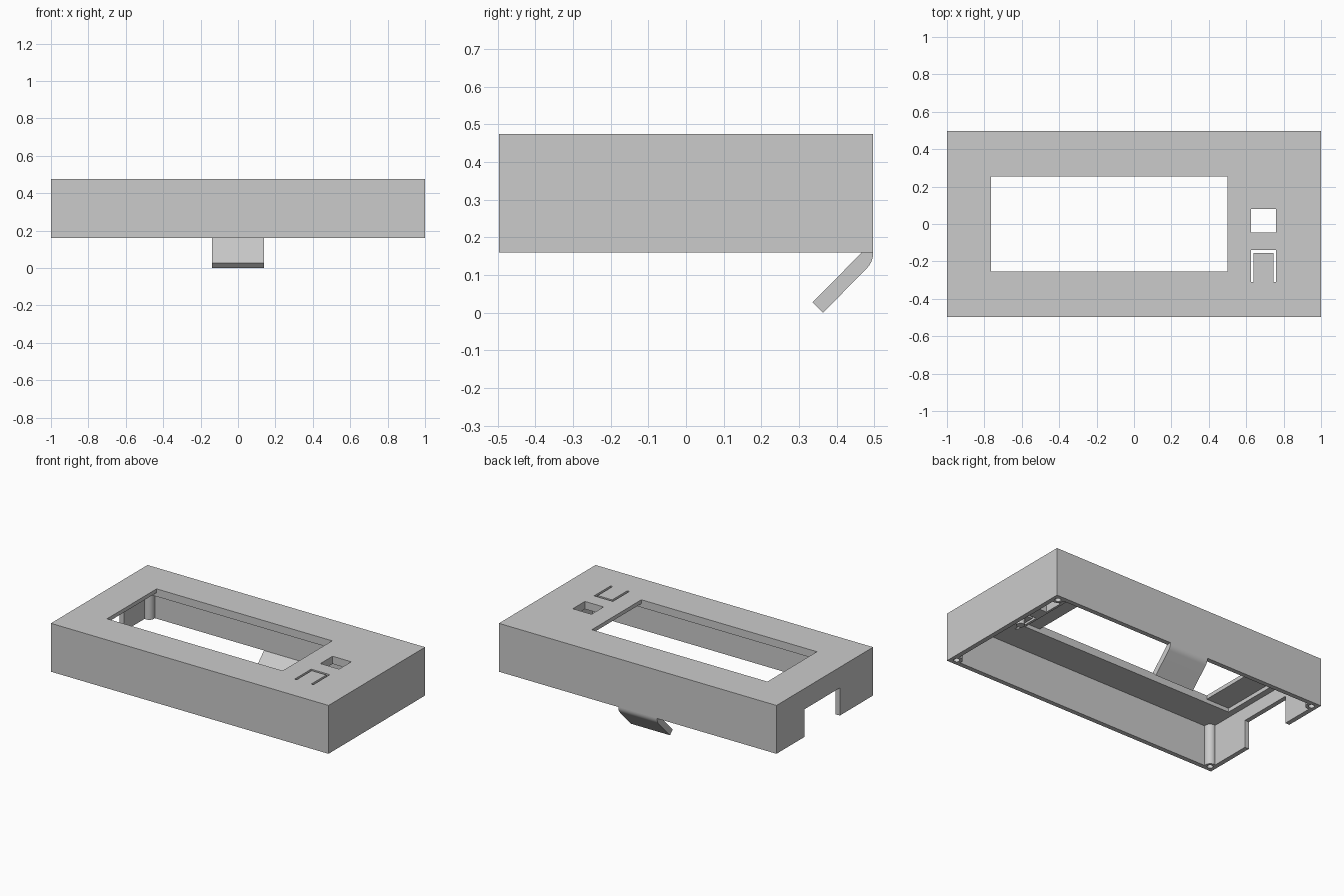
import bpy, bmesh
from mathutils import Vector

if "Cube" in bpy.data.objects:
    bpy.data.objects.remove(bpy.data.objects["Cube"], do_unlink=True)

grey = bpy.data.materials.new("plain grey plastic")
grey.use_nodes = True
grey.diffuse_color = (0.6, 0.6, 0.6, 1)
grey.node_tree.nodes["Principled BSDF"].inputs["Base Color"].default_value = (0.6, 0.6, 0.6, 1)

HALF_X, HALF_Y = 1.0, 0.497      # outer half sizes
BASE, TOP = 0.16, 0.475          # bottom rim and top face
WALL, CEILING = 0.03, 0.425      # wall thickness, underside of the lid


def finish(bm, name):
    bmesh.ops.recalc_face_normals(bm, faces=bm.faces)
    mesh = bpy.data.meshes.new(name)
    bm.to_mesh(mesh)
    bm.free()
    mesh.materials.append(grey)
    obj = bpy.data.objects.new(name, mesh)
    bpy.context.collection.objects.link(obj)
    return obj


def box(name, x, y, z):
    """Box from (low, high) ranges."""
    bm = bmesh.new()
    bmesh.ops.create_cube(bm, size=1)
    for v in bm.verts:
        v.co = Vector([(r[0] + r[1]) / 2 + c * (r[1] - r[0]) for r, c in zip((x, y, z), v.co)])
    return finish(bm, name)


def cylinder(name, x, y, z, radius):
    bm = bmesh.new()
    bmesh.ops.create_cone(bm, cap_ends=True, segments=32, radius1=radius,
                          radius2=radius, depth=z[1] - z[0])
    bmesh.ops.translate(bm, verts=bm.verts, vec=(x, y, (z[0] + z[1]) / 2))
    return finish(bm, name)


def combine(target, tool, operation):
    mod = target.modifiers.new(operation.lower(), 'BOOLEAN')
    mod.operation, mod.solver, mod.object = operation, 'EXACT', tool
    bpy.context.view_layer.objects.active = target
    bpy.ops.object.modifier_apply(modifier=mod.name)
    bpy.data.objects.remove(tool, do_unlink=True)


# Open-bottomed case
case = box("case", (-HALF_X, HALF_X), (-HALF_Y, HALF_Y), (BASE, TOP))
inner_x, inner_y = HALF_X - WALL, HALF_Y - WALL
combine(case, box("cavity", (-inner_x, inner_x), (-inner_y, inner_y), (0, CEILING)), 'DIFFERENCE')

# Screw posts in the corners, each with a blind hole
for sx in (-1, 1):
    for sy in (-1, 1):
        px, py = sx * (HALF_X - 0.04), sy * (HALF_Y - 0.04)
        combine(case, cylinder("post", px, py, (BASE, 0.44), 0.035), 'UNION')
        combine(case, cylinder("hole", px, py, (0.1, 0.36), 0.018), 'DIFFERENCE')

# Openings: display seat, display window, square hole, push tab slots, side notch
ABOVE = (0.3, 0.6)
cuts = [
    ((-0.93, 0.61), (-0.255, 0.255), (0.38, 0.45)),
    ((-0.765, 0.5), (-0.255, 0.255), ABOVE),
    ((0.625, 0.76), (-0.045, 0.08), ABOVE),
    ((0.625, 0.64), (-0.31, -0.14), ABOVE),
    ((0.745, 0.76), (-0.31, -0.14), ABOVE),
    ((0.63, 0.755), (-0.155, -0.14), ABOVE),
    ((-1.1, -0.95), (-0.155, 0.21), (0, 0.34)),
]
for ranges in cuts:
    combine(case, box("cutter", *ranges), 'DIFFERENCE')

# Plunger under the push tab
plunger = cylinder("push_tab_plunger", 0.692, -0.2, (0.38, CEILING), 0.025)

# Angled foot below the back wall: a bent strip with a rounded outer corner
bend = [Vector((HALF_Y, BASE)), Vector((HALF_Y, 0.135)), Vector((0.479, 0.117))]
arc = [bend[0] * (1 - t) ** 2 + bend[1] * 2 * t * (1 - t) + bend[2] * t * t
       for t in [i / 8 for i in range(9)]]
profile = arc + [Vector(p) for p in ((0.364, 0.0), (0.336, 0.028), (0.467, BASE))]
bm = bmesh.new()
face = bm.faces.new([bm.verts.new((-0.14, p.x, p.y)) for p in profile])
extruded = bmesh.ops.extrude_face_region(bm, geom=[face])["geom"]
bmesh.ops.translate(bm, vec=(0.28, 0, 0),
                    verts=[g for g in extruded if isinstance(g, bmesh.types.BMVert)])
foot = finish(bm, "angled_foot")

# Smooth only the rounded surfaces
bpy.ops.object.select_all(action='DESELECT')
for obj in (case, plunger, foot):
    obj.select_set(True)
bpy.context.view_layer.objects.active = case
bpy.ops.object.shade_smooth_by_angle(angle=0.5)
